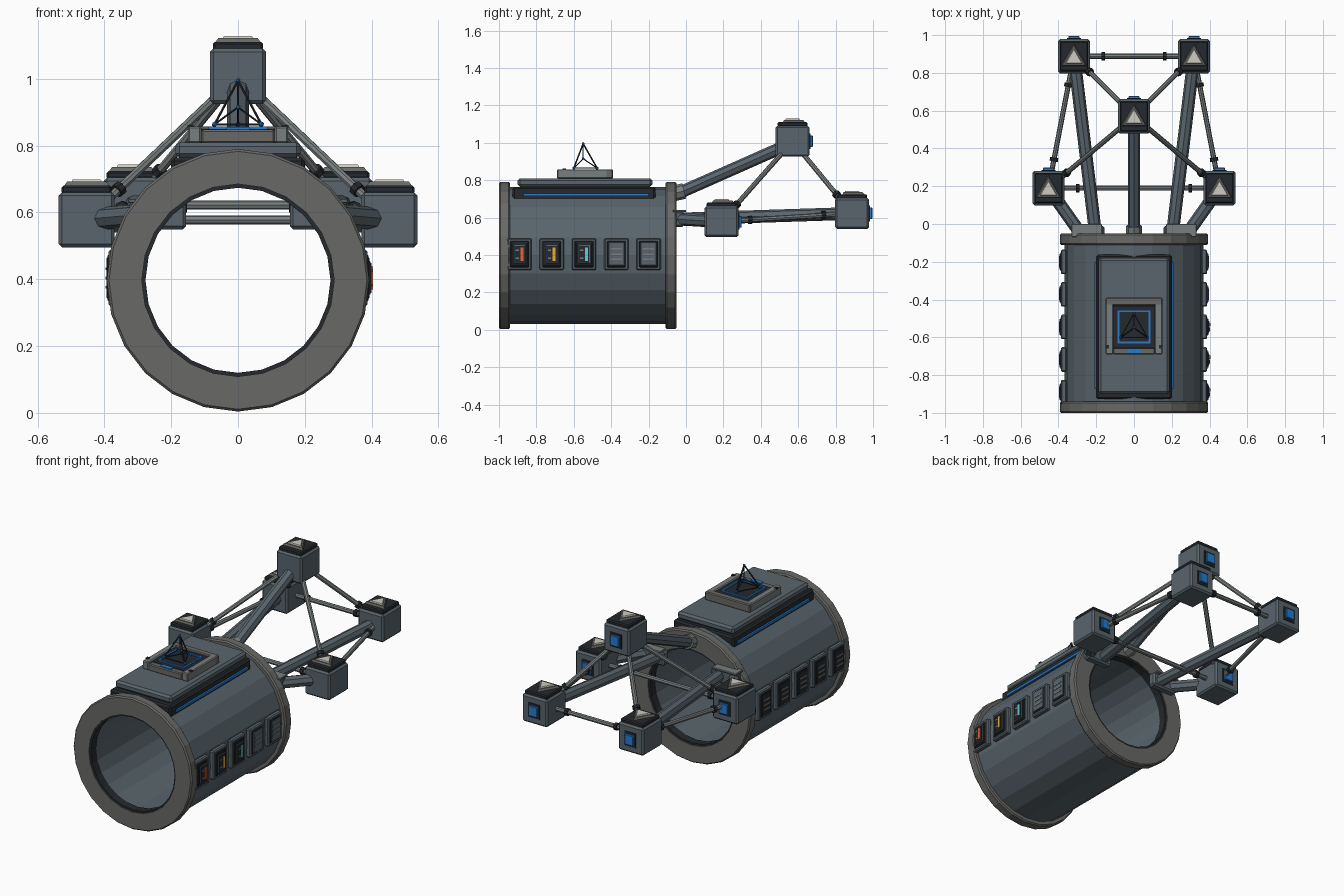
import bpy, bmesh, math
from mathutils import Vector

if "Cube" in bpy.data.objects:
    bpy.data.objects.remove(bpy.data.objects["Cube"])


def material(name, r, g, b):
    m = bpy.data.materials.new(name)
    m.diffuse_color = (r, g, b, 1)
    m.use_nodes = True
    m.node_tree.nodes["Principled BSDF"].inputs["Base Color"].default_value = m.diffuse_color
    return m


SLATE = material("slate", 0.10, 0.13, 0.15)
DARK = material("dark", 0.018, 0.022, 0.026)
GREY = material("rim_grey", 0.14, 0.14, 0.135)
STEEL = material("steel", 0.19, 0.21, 0.21)
PALE = material("pale", 0.62, 0.60, 0.54)
BLUE = material("blue", 0.02, 0.20, 0.62)
ORANGE = material("orange", 0.8, 0.13, 0.04)
YELLOW = material("yellow", 0.8, 0.45, 0.03)
CYAN = material("cyan", 0.1, 0.65, 0.7)


def finish(name, bm, mat):
    bmesh.ops.recalc_face_normals(bm, faces=bm.faces)
    me = bpy.data.meshes.new(name)
    bm.to_mesh(me)
    bm.free()
    me.materials.append(mat)
    ob = bpy.data.objects.new(name, me)
    bpy.context.collection.objects.link(ob)
    return ob


def box(name, c, d, mat, bevel=0.0):
    bm = bmesh.new()
    bmesh.ops.create_cube(bm, size=1)
    for v in bm.verts:
        v.co = Vector([c[i] + v.co[i] * d[i] for i in range(3)])
    if bevel:
        bmesh.ops.bevel(bm, geom=bm.edges[:], offset=bevel, segments=1, affect='EDGES')
    return finish(name, bm, mat)


def rod(name, a, b, r, mat, sides=8):
    a, b = Vector(a), Vector(b)
    bm = bmesh.new()
    bmesh.ops.create_cone(bm, cap_ends=True, segments=sides, radius1=r, radius2=r, depth=(b - a).length)
    q = (b - a).to_track_quat('Z', 'Y')
    for v in bm.verts:
        v.co = q @ v.co + (a + b) / 2
    return finish(name, bm, mat)


def lathe(name, profile, mat, n=24, cz=0.397):
    # closed (radius, y) profile spun about the barrel axis
    bm = bmesh.new()
    rings = []
    for i in range(n):
        t = 2 * math.pi * i / n
        rings.append([bm.verts.new((r * math.sin(t), y, cz + r * math.cos(t))) for r, y in profile])
    k = len(profile)
    for i in range(n):
        p, q = rings[i], rings[(i + 1) % n]
        for j in range(k):
            bm.faces.new((p[j], p[(j + 1) % k], q[(j + 1) % k], q[j]))
    return finish(name, bm, mat)


def triangle(name, c, r, h, mat):
    bm = bmesh.new()
    bmesh.ops.create_cone(bm, cap_ends=True, segments=3, radius1=r, radius2=r * 0.85, depth=h)
    far = max(bm.verts, key=lambda v: v.co.xy.length).co
    turn = math.pi / 2 - math.atan2(far.y, far.x)
    for v in bm.verts:
        x, y = v.co.x, v.co.y
        v.co = Vector((c[0] + x * math.cos(turn) - y * math.sin(turn),
                       c[1] + x * math.sin(turn) + y * math.cos(turn), c[2] + v.co.z))
    return finish(name, bm, mat)


def ball(name, c, r, mat):
    bm = bmesh.new()
    bmesh.ops.create_icosphere(bm, subdivisions=1, radius=r)
    bmesh.ops.translate(bm, verts=bm.verts, vec=c)
    return finish(name, bm, mat)


# hollow barrel, end flanges and dark bore rings
lathe("barrel", [(0.281, -0.98), (0.367, -0.98), (0.367, -0.07), (0.281, -0.07)], SLATE)
for end, y0, y1 in (("front", -1.0, -0.94), ("rear", -0.11, -0.05)):
    lathe(end + "_flange", [(0.288, y0), (0.386, y0), (0.393, y0 + 0.008), (0.393, y1 - 0.008),
                            (0.386, y1), (0.288, y1)], GREY)
    lathe(end + "_bore_ring", [(0.277, y0 + 0.006), (0.29, y0 + 0.006), (0.29, y1 - 0.006),
                               (0.277, y1 - 0.006)], DARK)

# saddle and deck on top of the barrel
box("saddle", (0, -0.545, 0.722), (0.40, 0.765, 0.085), DARK, 0.01)
box("deck", (0, -0.54, 0.787), (0.375, 0.72, 0.045), SLATE, 0.012)
for s in (-1, 1):
    box("saddle_light_strip", (s * 0.2, -0.535, 0.721), (0.02, 0.67, 0.014), BLUE)

# sensor frame, pad and glowing square
box("sensor_frame_back", (0, -0.41, 0.833), (0.30, 0.04, 0.05), GREY, 0.005)
box("sensor_frame_front", (0, -0.67, 0.828), (0.22, 0.04, 0.04), GREY, 0.005)
box("sensor_pad", (0, -0.545, 0.829), (0.24, 0.23, 0.042), DARK, 0.004)
box("front_light", (0, -0.672, 0.85), (0.07, 0.025, 0.008), BLUE)
for s in (-1, 1):
    box("sensor_frame_side", (s * 0.13, -0.545, 0.833), (0.04, 0.29, 0.05), STEEL, 0.005)
    box("frame_bolt", (s * 0.142, -0.65, 0.858), (0.018, 0.018, 0.008), DARK)
    box("light_square_side", (s * 0.083, -0.545, 0.852), (0.01, 0.176, 0.01), BLUE)
    box("light_square_end", (0, -0.545 + s * 0.083, 0.852), (0.176, 0.01, 0.01), BLUE)

# tripod antenna
apex, hub = (0, -0.55, 0.995), (0, -0.55, 0.915)
feet = [(0.07, -0.6, 0.864), (-0.07, -0.6, 0.864), (0, -0.475, 0.864)]
for i, f in enumerate(feet):
    rod("antenna_leg", f, apex, 0.004, DARK, 6)
    rod("antenna_brace", f, hub, 0.003, DARK, 6)
    rod("antenna_base_bar", f, feet[(i + 1) % 3], 0.003, DARK, 6)
    ball("antenna_foot", f, 0.009, BLUE)
rod("antenna_mast", hub, apex, 0.003, DARK, 6)
ball("antenna_tip", apex, 0.008, BLUE)
ball("antenna_hub", hub, 0.008, BLUE)

# control modules along both flanks
marks = [ORANGE, YELLOW, CYAN, None, None]
for s in (-1, 1):
    for i, mark in enumerate(marks):
        y = -0.89 + i * 0.1725
        z = 0.404
        box("module_case", (s * 0.372, y, z), (0.03, 0.13, 0.17), SLATE, 0.006)
        box("module_frame", (s * 0.384, y, z), (0.012, 0.1, 0.14), DARK, 0.003)
        lit = mark and s > 0
        box("module_face", (s * 0.387, y, z), (0.014, 0.085, 0.122),
            SLATE if mark is None and s > 0 else DARK, 0.002)
        if lit:
            box("module_window", (s * 0.391, y, z), (0.012, 0.065, 0.1), SLATE, 0.002)
            box("module_screen", (s * 0.394, y, z), (0.012, 0.055, 0.09), DARK)
            box("module_indicator", (s * 0.398, y + 0.012, z), (0.012, 0.016, 0.07), mark)
            for k in (-1, 1):
                box("module_tick", (s * 0.396, y - 0.012, z + k * 0.022), (0.012, 0.018, 0.008), STEEL)
        else:
            for k in (-1, 0, 1):
                box("module_louvre", (s * 0.391, y, z + k * 0.028), (0.012, 0.06, 0.008), STEEL)

# truss nodes: block, cap, triangle and rear light
top = Vector((0, 0.57, 1.008))
fronts = [Vector((s * 0.453, 0.19, 0.578)) for s in (-1, 1)]
backs = [Vector((s * 0.318, 0.888, 0.622)) for s in (-1, 1)]
for n in [top] + fronts + backs:
    box("node_block", n, (0.168, 0.182, 0.165), SLATE, 0.01)
    box("node_cap", n + Vector((0, 0, 0.09)), (0.15, 0.16, 0.025), DARK, 0.006)
    triangle("node_marker_base", n + Vector((0, -0.012, 0.107)), 0.08, 0.014, GREY)
    triangle("node_marker", n + Vector((0, -0.012, 0.115)), 0.056, 0.012, PALE)
    box("node_light_frame", n + Vector((0, 0.09, 0)), (0.075, 0.012, 0.085), DARK)
    box("node_light", n + Vector((0, 0.098, 0)), (0.058, 0.02, 0.062), BLUE, 0.003)

# thick beams from the barrel to the nodes, with feet
rod("top_beam", (0, -0.04, 0.73), top - Vector((0, 0.05, 0.03)), 0.033, SLATE)
rod("top_beam_foot", (0, -0.06, 0.73), (0, -0.01, 0.742), 0.042, STEEL)
for s, f, b in zip((-1, 1), fronts, backs):
    rod("long_beam", (s * 0.205, -0.04, 0.592), b, 0.034, SLATE)
    rod("short_beam", (s * 0.29, -0.04, 0.592), f, 0.034, SLATE)
    box("beam_foot", (s * 0.24, -0.035, 0.592), (0.17, 0.05, 0.085), SLATE, 0.01)
    box("foot_plate", (s * 0.25, -0.035, 0.635), (0.16, 0.07, 0.012), STEEL, 0.003)


# thin struts with dark collars
def strut(name, a, b, both=True):
    rod(name, a, b, 0.0135, STEEL)
    d = (b - a).normalized()
    ends = [(a, d)] + ([(b, -d)] if both else [])
    for p, e in ends:
        rod(name + "_collar", p + e * 0.145, p + e * 0.165, 0.022, DARK)


strut("front_cross_strut", *fronts)
strut("back_cross_strut", *backs)
for f, b in zip(fronts, backs):
    strut("side_strut", f, b)
    strut("front_riser", f, top, False)
    strut("back_riser", b, top, False)
